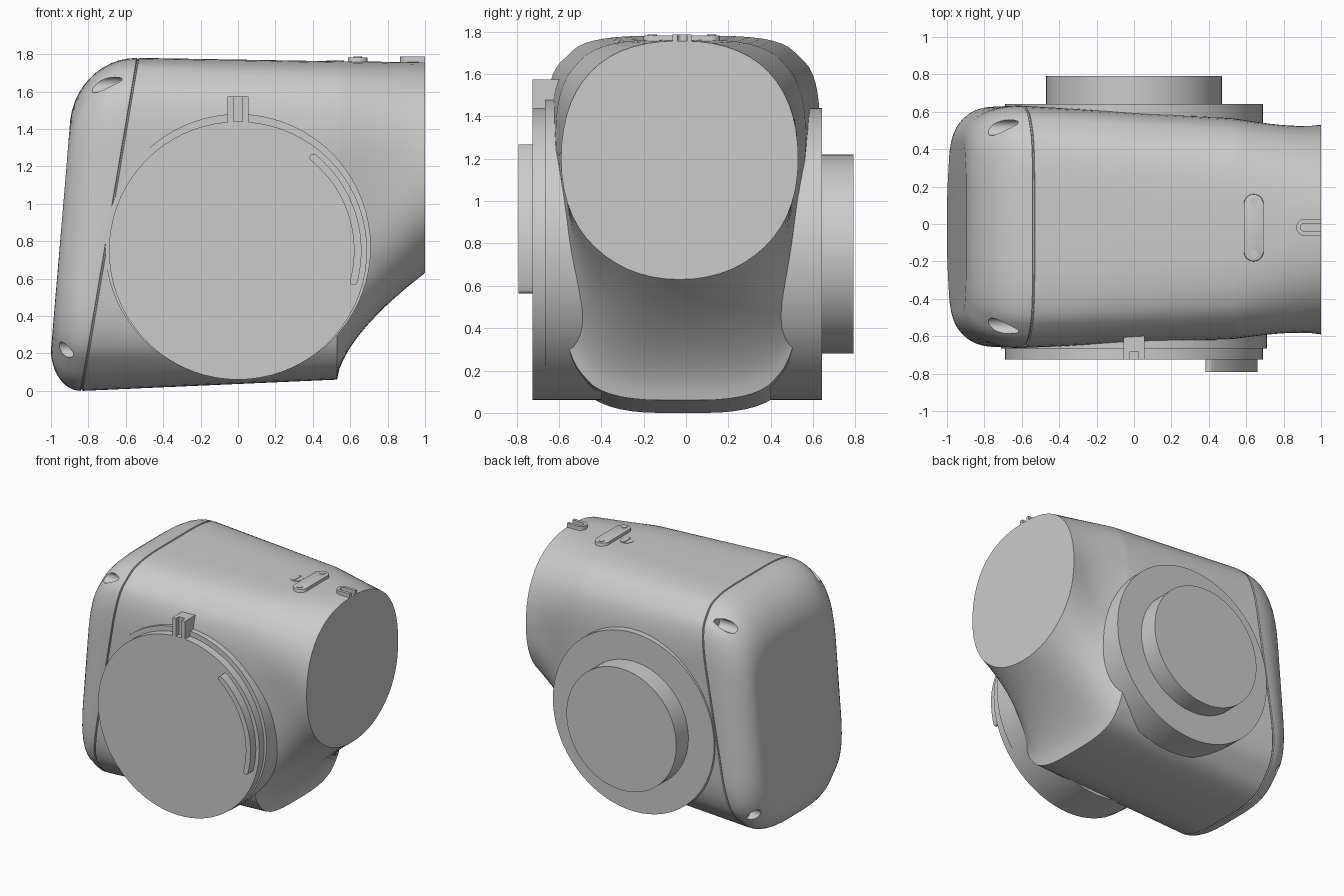
import bpy, bmesh, math
from mathutils import Vector

cube = bpy.data.objects.get("Cube")
if cube:
    bpy.data.objects.remove(cube)

GREY = (0.6, 0.6, 0.6, 1)
grey = bpy.data.materials.new("plain_grey")
grey.use_nodes = True
grey.diffuse_color = GREY
grey.node_tree.nodes["Principled BSDF"].inputs["Base Color"].default_value = GREY


def finish(name, bm):
    bmesh.ops.recalc_face_normals(bm, faces=bm.faces)
    mesh = bpy.data.meshes.new(name)
    bm.to_mesh(mesh)
    bm.free()
    mesh.materials.append(grey)
    ob = bpy.data.objects.new(name, mesh)
    bpy.context.collection.objects.link(ob)
    return ob


def smooth(ob):
    bpy.ops.object.select_all(action='DESELECT')
    ob.select_set(True)
    bpy.context.view_layer.objects.active = ob
    bpy.ops.object.shade_smooth_by_angle(angle=math.radians(28))


def prism(name, outline, axis, lo, hi, bevel=0):
    """Extrude a 2D outline along an axis between lo and hi."""
    place = {'x': lambda a, b, d: (d, a, b),
             'y': lambda a, b, d: (a, d, b),
             'z': lambda a, b, d: (a, b, d)}[axis]
    bm = bmesh.new()
    base = [bm.verts.new(place(a, b, lo)) for a, b in outline]
    top = [bm.verts.new(place(a, b, hi)) for a, b in outline]
    bm.faces.new(base)
    rim = bm.faces.new(top)
    for i in range(len(base)):
        j = (i + 1) % len(base)
        bm.faces.new((base[i], base[j], top[j], top[i]))
    if bevel:
        bmesh.ops.bevel(bm, geom=list(rim.edges), offset=bevel, segments=2,
                        profile=0.5, affect='EDGES')
    ob = finish(name, bm)
    smooth(ob)
    return ob


def arc(cx, cy, r, start, end, steps):
    return [(cx + r * math.cos(math.radians(start + (end - start) * i / steps)),
             cy + r * math.sin(math.radians(start + (end - start) * i / steps)))
            for i in range(steps + 1)]


def circle(cx, cy, r, n=72):
    return arc(cx, cy, r, 0, 360, n)[:-1]


def rect(x0, x1, y0, y1):
    return [(x0, y0), (x1, y0), (x1, y1), (x0, y1)]


# Housing sections: bottom x, bottom z, top x, top z, centre y, top flat, width,
# low width, bottom flat, shoulder height, low height, corner rounding
SEAM = (-0.83, 0, -0.53, 1.78, -0.015, 0.45, 0.65, 0.64, 0.36, 0.89, 0.15, 0.35)
ELBOW = (0.53, 0.06, 0.53, 1.762, -0.025, 0.39, 0.6, 0.55, 0.36, 0.86, 0.13, 0.42)
MOUTH = (1, 0.63, 1, 1.757, -0.03, 0.28, 0.56, 0.56, 0.24, 0.74, 0.27, 0.5)


def mix(a, b, t):
    return [p + (q - p) * t for p, q in zip(a, b)]


def inset(section, amount):
    s = list(section)
    for i in range(5, 9):
        s[i] -= amount
    return s


def section_points(s):
    xb, zb, xt, zt, cy, top, wide, low, bottom, high_f, low_f, rnd = s
    half = [(top, 1), (wide, high_f), (low, low_f), (bottom, 0)]
    loop = half + [(-y, f) for y, f in reversed(half)]
    corners = [Vector((xb + (xt - xb) * f, cy + y, zb + (zt - zb) * f)) for y, f in loop]
    pts = []
    for i, c in enumerate(corners):
        ends = []
        for other in (corners[i - 1], corners[(i + 1) % 8]):
            edge = other - c
            ends.append(c + edge.normalized() * min(edge.length * rnd, 0.27))
        for k in range(8):
            t = k / 7 * 0.998 + 0.001
            pts.append(ends[0] * (1 - t) ** 2 + c * (2 * t * (1 - t)) + ends[1] * t * t)
    return pts


sections = []
# Rounded rear cap
for i in range(12, -1, -1):
    a = math.radians(90 * i / 12)
    s, c = math.sin(a), 1 - math.cos(a)
    cap = inset(SEAM, 0.2 * c)
    cap[0] -= 0.012 + 0.158 * s
    cap[1] += 0.22 * c
    cap[2] -= 0.012 + 0.358 * s
    cap[3] -= 0.38 * c
    sections.append(cap)
# Fine groove at the cap joint
for shift in (0.009, 0.003):
    groove = inset(SEAM, 0.008)
    groove[0] -= shift
    groove[2] -= shift
    groove[1] += 0.006
    groove[3] -= 0.006
    sections.append(groove)
# Main body, then the neck with its concave underside
sections += [mix(SEAM, ELBOW, i / 6) for i in range(7)]
for i in range(1, 13):
    u = (i / 12) ** 1.5
    neck = mix(ELBOW, MOUTH, u)
    neck[1] = 0.06 + 0.57 * u ** 0.63
    neck[7] -= 0.05 * math.sin(math.pi * u)
    sections.append(neck)

bm = bmesh.new()
rings = [[bm.verts.new(p) for p in section_points(s)] for s in sections]
for a, b in zip(rings, rings[1:]):
    for i in range(len(a)):
        j = (i + 1) % len(a)
        bm.faces.new((a[i], a[j], b[j], b[i]))
bm.faces.new(rings[0])
bm.faces.new(rings[-1])
housing = finish("housing", bm)

# Screw recesses in the four cap corners
for side in (-1, 1):
    for z, y, depth in ((1.635, 0.53, -0.62), (0.22, 0.5, -0.86)):
        cutter = prism("recess_cutter", circle(side * y - 0.015, z, 0.042, 20),
                       'x', -1.2, depth)
        cutter.hide_render = True
        mod = housing.modifiers.new("recess", 'BOOLEAN')
        mod.operation = 'DIFFERENCE'
        mod.solver = 'EXACT'
        mod.object = cutter
        bpy.context.view_layer.objects.active = housing
        bpy.ops.object.modifier_apply(modifier=mod.name)
        bpy.data.objects.remove(cutter)
smooth(housing)

# Side discs, collar and rear hub, sharing one axis
AXIS_Z = 0.75
prism("front_disc", circle(0, AXIS_Z, 0.69), 'y', -0.4, -0.725)
prism("front_collar", circle(0, AXIS_Z + 0.02, 0.71), 'y', -0.4, -0.665, 0.02)
prism("back_disc", circle(0, AXIS_Z, 0.69), 'y', 0.4, 0.642)
prism("back_hub", circle(0, AXIS_Z, 0.47), 'y', 0.6, 0.79, 0.012)

# Curved rib on the front disc
upper = [(0.64 * math.cos(math.radians(a)), AXIS_Z + 0.64 * math.sin(math.radians(a)))
         for a in (51, -15)]
rib = (arc(0, AXIS_Z, 0.66, -15, 51, 24) + arc(*upper[0], 0.02, 51, 231, 8)[1:-1]
       + arc(0, AXIS_Z, 0.62, 51, -15, 24) + arc(*upper[1], 0.02, 165, 345, 8)[1:-1])
prism("curved_rib", rib, 'y', -0.7, -0.79)

# Slotted key above the front disc
prism("key_base", rect(-0.055, 0.055, 1.38, 1.575), 'y', -0.55, -0.685)
for side in (-1, 1):
    prism("key_rail", rect(*sorted((side * 0.025, side * 0.055)), 1.38, 1.575),
          'y', -0.6, -0.725)

# Top plate with two screws
plate = arc(0.64, 0.107, 0.053, 0, 180, 12) + arc(0.64, -0.147, 0.053, 180, 360, 12)
prism("top_plate", plate, 'z', 1.72, 1.783, 0.006)
for y in (0.12, -0.16):
    prism("plate_screw", circle(0.64, y, 0.022, 20), 'z', 1.77, 1.787)

# Slotted plug beside the plate
prism("plug", circle(0.52, -0.02, 0.048, 28), 'z', 1.72, 1.766)
prism("plug_slot_bar", rect(0.512, 0.528, -0.06, 0.02), 'z', 1.75, 1.77)

# U-shaped catch at the mouth
catch = (arc(0.912, -0.018, 0.045, 90, 270, 12) + [(1, -0.063), (1, -0.04)]
         + arc(0.912, -0.018, 0.022, 270, 90, 12) + [(1, 0.004), (1, 0.027)])
prism("top_catch", catch, 'z', 1.72, 1.787)
